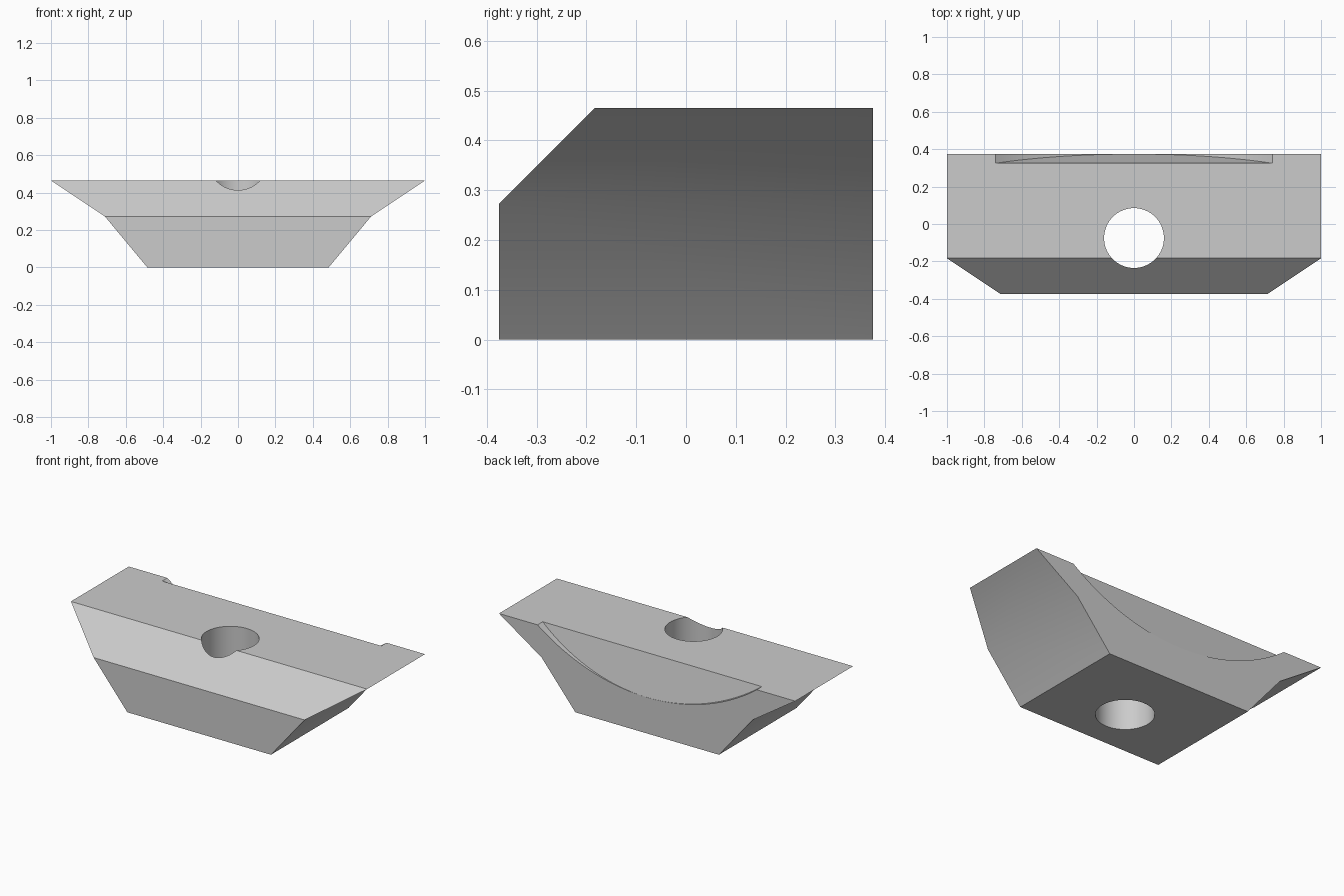
import bpy
import bmesh
import math
from mathutils import Vector

if "Cube" in bpy.data.objects:
    bpy.data.objects.remove(bpy.data.objects["Cube"], do_unlink=True)

TOP, BACK = 0.465, 0.375

metal = bpy.data.materials.new("plain_grey")
metal.use_nodes = True
grey = (0.6, 0.6, 0.6, 1.0)
metal.diffuse_color = grey
metal.node_tree.nodes["Principled BSDF"].inputs["Base Color"].default_value = grey


def prism(name, profile, front, back):
    """Loft an x-z profile between two y positions given as functions of z."""
    bm = bmesh.new()
    rings = [[bm.verts.new((x, y(z), z)) for x, z in profile] for y in (front, back)]
    bm.faces.new(rings[0])
    bm.faces.new(rings[1][::-1])
    n = len(profile)
    for i in range(n):
        j = (i + 1) % n
        bm.faces.new((rings[0][j], rings[0][i], rings[1][i], rings[1][j]))
    bmesh.ops.recalc_face_normals(bm, faces=bm.faces)
    return finish(name, bm)


def finish(name, bm):
    mesh = bpy.data.meshes.new(name)
    bm.to_mesh(mesh)
    bm.free()
    mesh.materials.append(metal)
    obj = bpy.data.objects.new(name, mesh)
    bpy.context.collection.objects.link(obj)
    return obj


# Block with flared sides
half = [(0.485, 0), (0.712, 0.273), (1, TOP)]
outline = half + [(-x, z) for x, z in reversed(half)]
block = prism("clamp_block", outline, lambda z: -BACK, lambda z: BACK)

# Front top chamfer
bm = bmesh.new()
bm.from_mesh(block.data)
cut = bmesh.ops.bisect_plane(bm, geom=bm.verts[:] + bm.edges[:] + bm.faces[:],
                             plane_co=Vector((0, -BACK, 0.273)),
                             plane_no=Vector((0, -1, 1)), clear_outer=True)
edges = [e for e in cut["geom_cut"] if isinstance(e, bmesh.types.BMEdge)]
bmesh.ops.contextual_create(bm, geom=edges)
bmesh.ops.remove_doubles(bm, verts=bm.verts, dist=0.002)
bmesh.ops.recalc_face_normals(bm, faces=bm.faces)
bm.to_mesh(block.data)
bm.free()

# Through hole
bm = bmesh.new()
bmesh.ops.create_cone(bm, cap_ends=True, segments=64, radius1=0.16, radius2=0.16, depth=2)
hole = finish("hole_cutter", bm)
hole.location = (0, -0.075, 0.2)

# Shallow arched recess on the back, with a sloping floor
chord, sag = 0.74, 0.245
radius = (chord ** 2 + sag ** 2) / (2 * sag)
sweep = math.asin(chord / radius)
steps = 48
arc = []
for i in range(steps + 1):
    a = sweep * (2 * i / steps - 1)
    arc.append((radius * math.sin(a), TOP - sag + radius * (1 - math.cos(a))))
arc += [(chord, 0.6), (-chord, 0.6)]
recess = prism("recess_cutter", arc,
               lambda z: 0.325 + 0.049 * (TOP - z) / sag, lambda z: 0.5)

for cutter in (hole, recess):
    mod = block.modifiers.new(cutter.name, "BOOLEAN")
    mod.operation = "DIFFERENCE"
    mod.solver = "EXACT"
    mod.object = cutter

# Bake the cuts, then drop the cutters
bpy.ops.object.select_all(action="DESELECT")
block.select_set(True)
bpy.context.view_layer.objects.active = block
for mod in list(block.modifiers):
    bpy.ops.object.modifier_apply(modifier=mod.name)
for cutter in (hole, recess):
    bpy.data.objects.remove(cutter, do_unlink=True)

bpy.ops.object.shade_smooth_by_angle(angle=math.radians(30))
